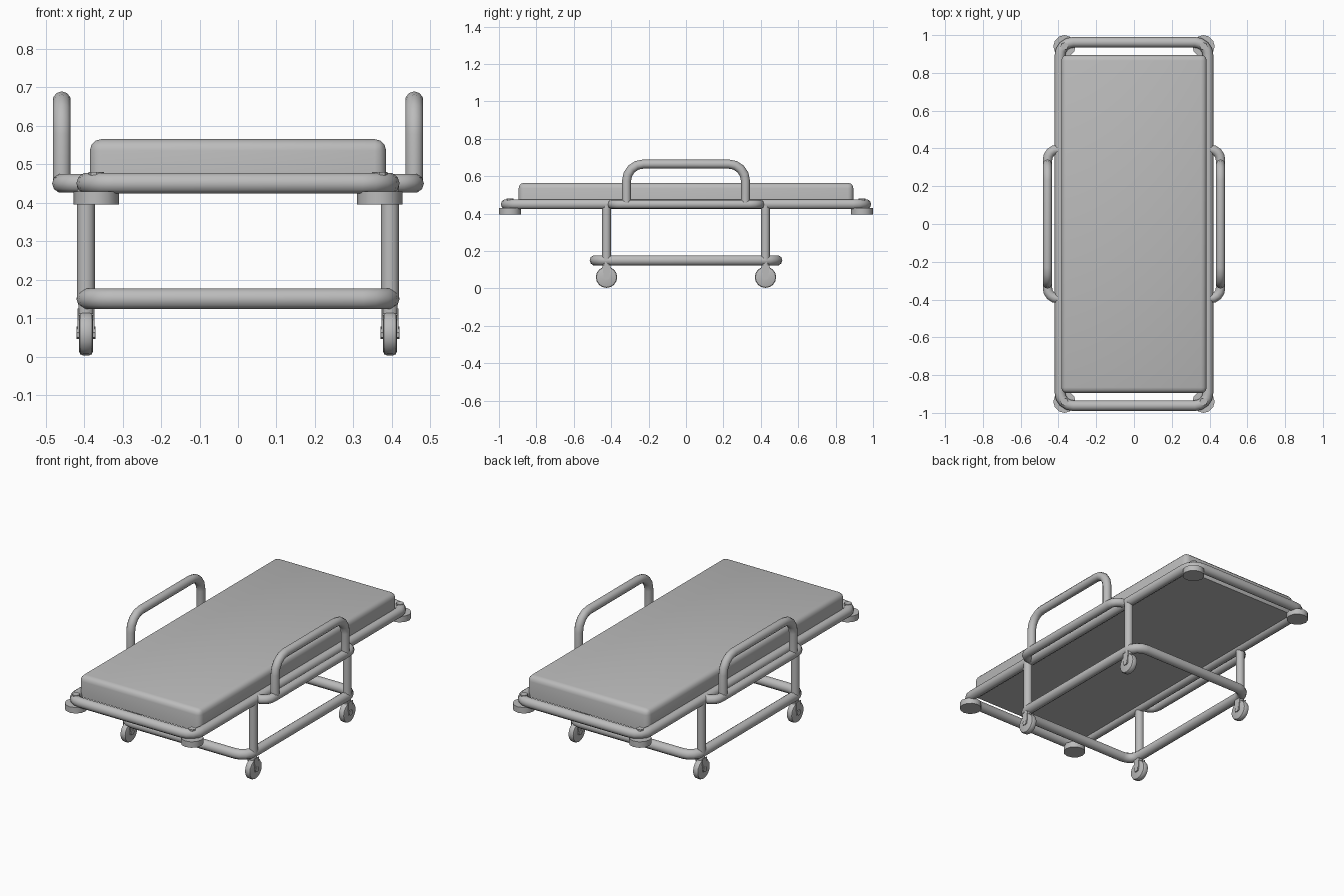
import bpy, bmesh, math
from mathutils import Vector, Matrix

cube = bpy.data.objects.get("Cube")
if cube:
    bpy.data.objects.remove(cube, do_unlink=True)

grey = bpy.data.materials.new("plain grey")
grey.use_nodes = True
COLOUR = (0.5, 0.5, 0.5, 1)
grey.diffuse_color = COLOUR
grey.node_tree.nodes["Principled BSDF"].inputs["Base Color"].default_value = COLOUR


def finish(name, bm, angle=40):
    bmesh.ops.recalc_face_normals(bm, faces=bm.faces)
    mesh = bpy.data.meshes.new(name)
    bm.to_mesh(mesh)
    bm.free()
    mesh.materials.append(grey)
    obj = bpy.data.objects.new(name, mesh)
    bpy.context.collection.objects.link(obj)
    bpy.ops.object.select_all(action='DESELECT')
    obj.select_set(True)
    bpy.context.view_layer.objects.active = obj
    bpy.ops.object.shade_smooth_by_angle(angle=math.radians(angle))
    return obj


def rounded(points, radius, closed, steps=4):
    """Replace the corners of a path by arcs."""
    pts = [Vector(p) for p in points]
    out = []
    for i, p in enumerate(pts):
        if not closed and i in (0, len(pts) - 1):
            out.append(p)
            continue
        a = (pts[i - 1] - p).normalized() * radius
        b = (pts[(i + 1) % len(pts)] - p).normalized() * radius
        for k in range(steps + 1):
            t = k / steps * math.pi / 2
            out.append(p + a * (1 - math.sin(t)) + b * (1 - math.cos(t)))
    return out


def tube(name, path, normal, radius, closed=False, sides=10):
    """Sweep a mitred round section along a flat path."""
    bm = bmesh.new()
    n = len(path)
    normal = Vector(normal)
    rings = []
    for i, p in enumerate(path):
        before = p - path[i - 1] if closed or i > 0 else path[1] - p
        after = path[(i + 1) % n] - p if closed or i < n - 1 else before
        before, after = before.normalized(), after.normalized()
        across = (before + after).normalized().cross(normal)
        across /= math.sqrt((1 + before.dot(after)) / 2)
        rings.append([bm.verts.new(p + radius * (across * math.cos(t) + normal * math.sin(t)))
                      for t in (math.tau * k / sides for k in range(sides))])
    for i in range(n if closed else n - 1):
        r, s = rings[i], rings[(i + 1) % n]
        for k in range(sides):
            m = (k + 1) % sides
            bm.faces.new((r[k], r[m], s[m], s[k]))
    if not closed:
        bm.faces.new(rings[0])
        bm.faces.new(rings[-1])
    return finish(name, bm, 50)


def disc(name, centre, radius, depth, axis='Z', sides=12, bevel=0):
    bm = bmesh.new()
    turn = Matrix.Rotation(math.pi / 2, 4, 'Y') if axis == 'X' else Matrix()
    bmesh.ops.create_cone(bm, cap_ends=True, segments=sides, radius1=radius, radius2=radius,
                          depth=depth, matrix=Matrix.Translation(centre) @ turn)
    if bevel:
        rims = [e for e in bm.edges if any(len(f.verts) > 4 for f in e.link_faces)]
        bmesh.ops.bevel(bm, geom=rims, offset=bevel, segments=2, profile=0.5, affect='EDGES')
    return finish(name, bm)


def loop_frame(name, x, y, z, radius):
    corners = [(x, -y, z), (x, y, z), (-x, y, z), (-x, -y, z)]
    return tube(name, rounded(corners, 0.07, True), (0, 0, 1), radius, True)


# Mattress with soft top and corner edges
bm = bmesh.new()
bmesh.ops.create_cube(bm, size=1, matrix=Matrix.Translation((0, 0, 0.505))
                      @ Matrix.Diagonal((0.77, 1.79, 0.12, 1)))
soft = [e for e in bm.edges if max(v.co.z for v in e.verts) > 0.5]
bmesh.ops.bevel(bm, geom=soft, offset=0.03, segments=3, profile=0.5, affect='EDGES')
finish("mattress", bm)

# Upper and lower tubular frames
loop_frame("upper_frame", 0.392, 0.962, 0.45, 0.028)
loop_frame("lower_frame", 0.392, 0.487, 0.15, 0.028)

for sx, side in ((1, "left"), (-1, "right")):
    # Side bracket and guard rail
    xi, xo = sx * 0.395, sx * 0.458
    bracket = [(xi, -0.395, 0.45), (xo, -0.395, 0.45), (xo, 0.395, 0.45), (xi, 0.395, 0.45)]
    tube(side + "_rail_bracket", rounded(bracket, 0.055, False), (0, 0, 1), 0.025)
    rail = [(xo, -0.318, 0.45), (xo, -0.318, 0.665), (xo, 0.318, 0.665), (xo, 0.318, 0.45)]
    tube(side + "_guard_rail", rounded(rail, 0.09, False), (1, 0, 0), 0.024)

    for sy, end in ((-1, "front"), (1, "back")):
        tag = f"{end}_{side}_"
        x, y = sx * 0.395, sy * 0.425
        # Leg
        disc(tag + "leg", (x, y, 0.3), 0.024, 0.3, sides=10)
        # Corner bumper and its pin
        bx, by = sx * 0.368, sy * 0.941
        disc(tag + "bumper", (bx, by, 0.412), 0.059, 0.034)
        disc(tag + "bumper_pin", (bx, by, 0.445), 0.02, 0.07, sides=8)
        # Caster wheel, hub and stem
        disc(tag + "wheel", (x, y, 0.06), 0.057, 0.036, 'X', 16, 0.01)
        disc(tag + "hub", (x, y, 0.062), 0.016, 0.05, 'X', 8)
        disc(tag + "caster_stem", (x, y, 0.125), 0.021, 0.03, sides=10)
        # Tapered fork plates on both sides of the wheel
        bm = bmesh.new()
        for s in (-1, 1):
            profile = [(-0.022, 0.125), (0.022, 0.125), (0.014, 0.05), (-0.014, 0.05)]
            face = bm.faces.new([bm.verts.new((x + s * 0.018, y + py, pz)) for py, pz in profile])
            grown = bmesh.ops.extrude_face_region(bm, geom=[face])["geom"]
            bmesh.ops.translate(bm, vec=(s * 0.004, 0, 0),
                                verts=[v for v in grown if isinstance(v, bmesh.types.BMVert)])
        finish(tag + "fork", bm)
